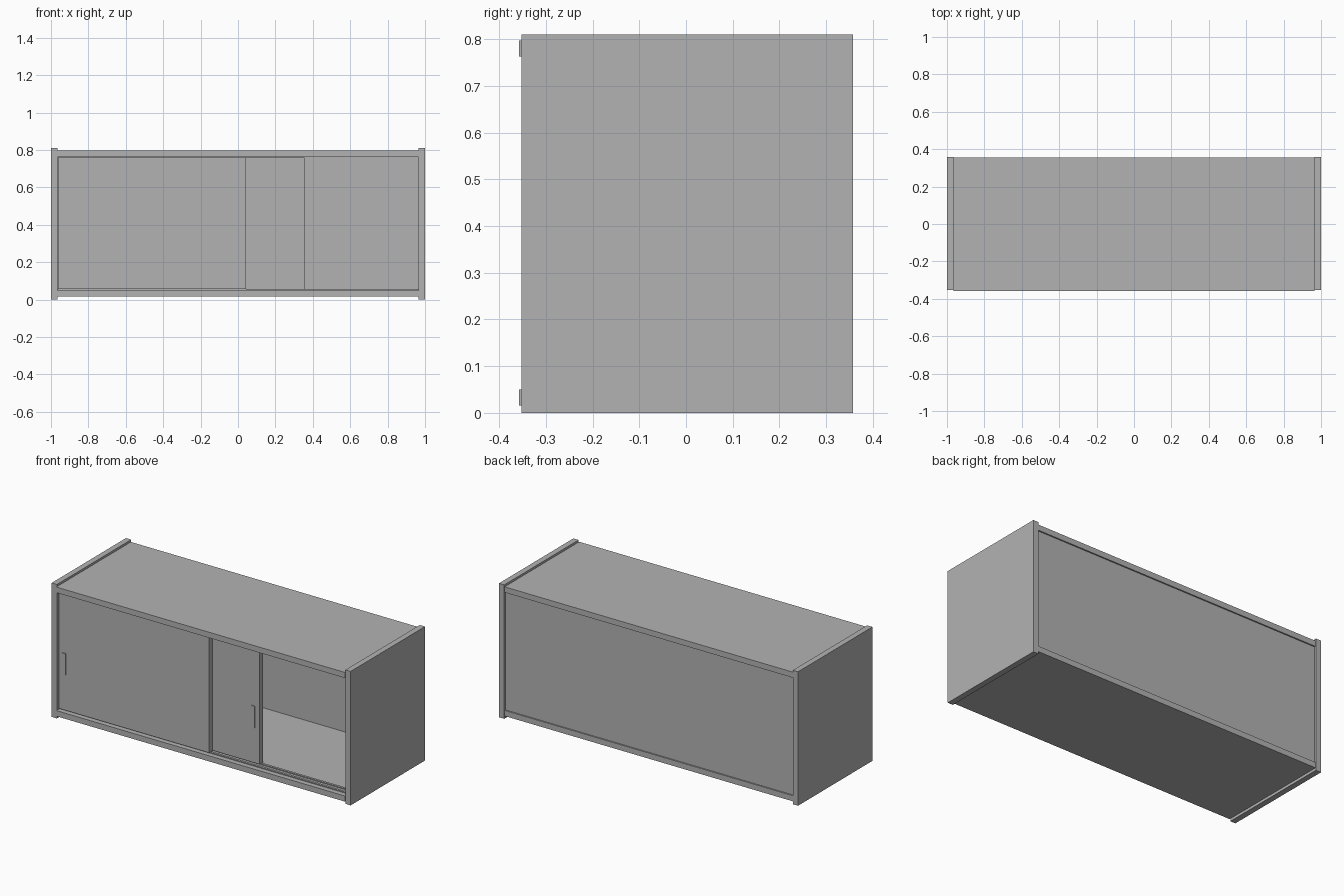
import bpy

cube = bpy.data.objects.get("Cube")
if cube:
    bpy.data.objects.remove(cube, do_unlink=True)

grey = bpy.data.materials.new("plain_grey")
grey.use_nodes = True
colour = (0.45, 0.45, 0.45, 1)
grey.diffuse_color = colour
grey.node_tree.nodes["Principled BSDF"].inputs["Base Color"].default_value = colour


def box(name, x, y, z):
    """Add a box from its (low, high) extents on each axis."""
    spans = (x, y, z)
    bpy.ops.mesh.primitive_cube_add(size=1, location=[(a + b) / 2 for a, b in spans])
    obj = bpy.context.object
    obj.name = name
    obj.scale = [b - a for a, b in spans]
    bpy.ops.object.transform_apply(location=False, rotation=False, scale=True)
    obj.data.materials.append(grey)
    return obj


INNER = 0.965            # half width between the side panels
FLOOR, CEILING = 0.05, 0.763
DEPTH = (-0.358, 0.355)

# Side panels, slightly taller than the boards between them
box("left_side_panel", (INNER, 1), (-0.352, 0.358), (0, 0.81))
box("right_side_panel", (-1, -INNER), (-0.352, 0.358), (0, 0.81))

# Top, bottom and inset back
box("top_board", (-INNER, INNER), DEPTH, (CEILING, 0.797))
box("bottom_board", (-INNER, INNER), DEPTH, (0.016, FLOOR))
box("back_panel", (-INNER, INNER), (0.322, 0.347), (FLOOR, CEILING))

# Two sliding doors, each with its floor track and pull plate
doors = (
    ("front", -0.337, (-0.962, 0.042), (-0.938, -0.915)),
    ("rear", -0.300, (-0.65, 0.355), (0.302, 0.325)),
)
for name, y, span, pull in doors:
    box(name + "_door", span, (y, y + 0.034), (0.056, CEILING - 0.002))
    box(name + "_door_track", (-INNER, INNER), (y + 0.010, y + 0.024), (FLOOR, 0.056))
    box(name + "_door_pull", pull, (y - 0.006, y), (0.27, 0.40))
